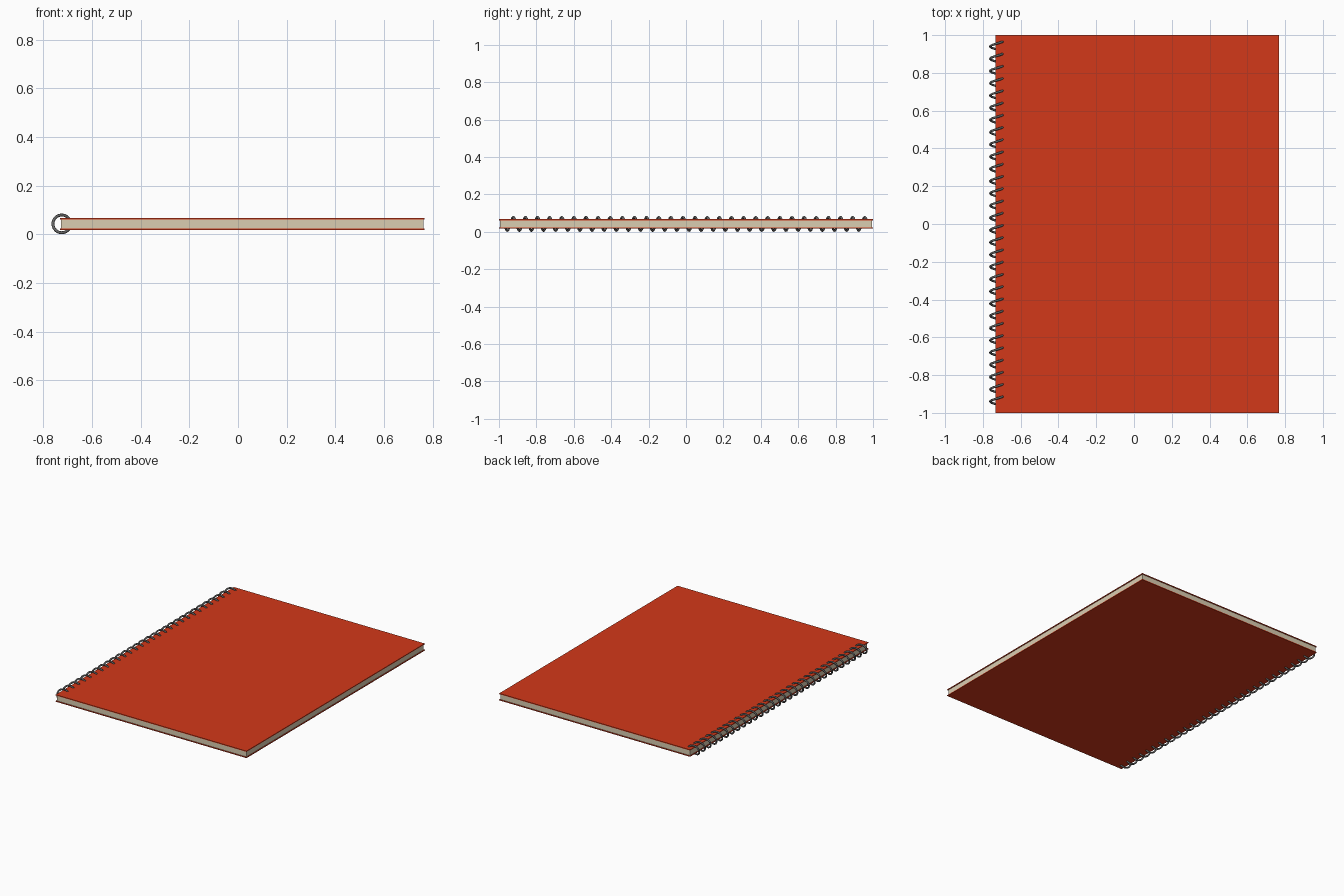
import bpy
import math

if "Cube" in bpy.data.objects:
    bpy.data.objects.remove(bpy.data.objects["Cube"])

CX, CZ = -0.7245, 0.0425      # axis of the wire coil
TURNS, PITCH = 30, 0.0648
WIRE = 0.006
COIL_R = CZ - WIRE


def material(name, color):
    m = bpy.data.materials.new(name)
    m.diffuse_color = (*color, 1)
    m.use_nodes = True
    m.node_tree.nodes["Principled BSDF"].inputs["Base Color"].default_value = m.diffuse_color
    return m


def box(name, x0, x1, y0, y1, z0, z1, mat):
    bpy.ops.mesh.primitive_cube_add(
        size=1, location=((x0 + x1) / 2, (y0 + y1) / 2, (z0 + z1) / 2))
    ob = bpy.context.object
    ob.name = name
    ob.scale = (x1 - x0, y1 - y0, z1 - z0)
    bpy.ops.object.transform_apply(location=False, rotation=False, scale=True)
    ob.data.materials.append(mat)
    return ob


red = material("cover_red", (0.65, 0.04, 0.01))
cream = material("paper_cream", (0.7, 0.61, 0.44))
steel = material("wire_grey", (0.13, 0.13, 0.13))

# Covers and the block of pages between them
box("front_cover", -0.732, 0.767, -1, 1, 0.0615, 0.0675, red)
box("back_cover", -0.732, 0.767, -1, 1, 0.0175, 0.0235, red)
box("pages", -0.727, 0.762, -0.995, 0.995, 0.0235, 0.0615, cream)

# Spiral binding: a helix along y, starting inside the pages
STEPS = 24
curve = bpy.data.curves.new("spiral_binding", "CURVE")
curve.dimensions = "3D"
curve.bevel_depth = WIRE
curve.bevel_resolution = 2
curve.use_fill_caps = True
spline = curve.splines.new("POLY")
count = TURNS * STEPS + 1
spline.points.add(count - 1)
for i, p in enumerate(spline.points):
    turn = i / STEPS
    a = -2 * math.pi * turn       # right, bottom, left, top
    y = (turn - TURNS / 2) * PITCH
    p.co = (CX + COIL_R * math.cos(a), y, CZ + COIL_R * math.sin(a), 1)
coil = bpy.data.objects.new("spiral_binding", curve)
bpy.context.collection.objects.link(coil)
curve.materials.append(steel)

# Turn the wire into a smooth mesh
bpy.ops.object.select_all(action="DESELECT")
coil.select_set(True)
bpy.context.view_layer.objects.active = coil
bpy.ops.object.convert(target="MESH")
bpy.context.object.name = "spiral_binding"
bpy.ops.object.shade_smooth_by_angle(angle=math.radians(60))
